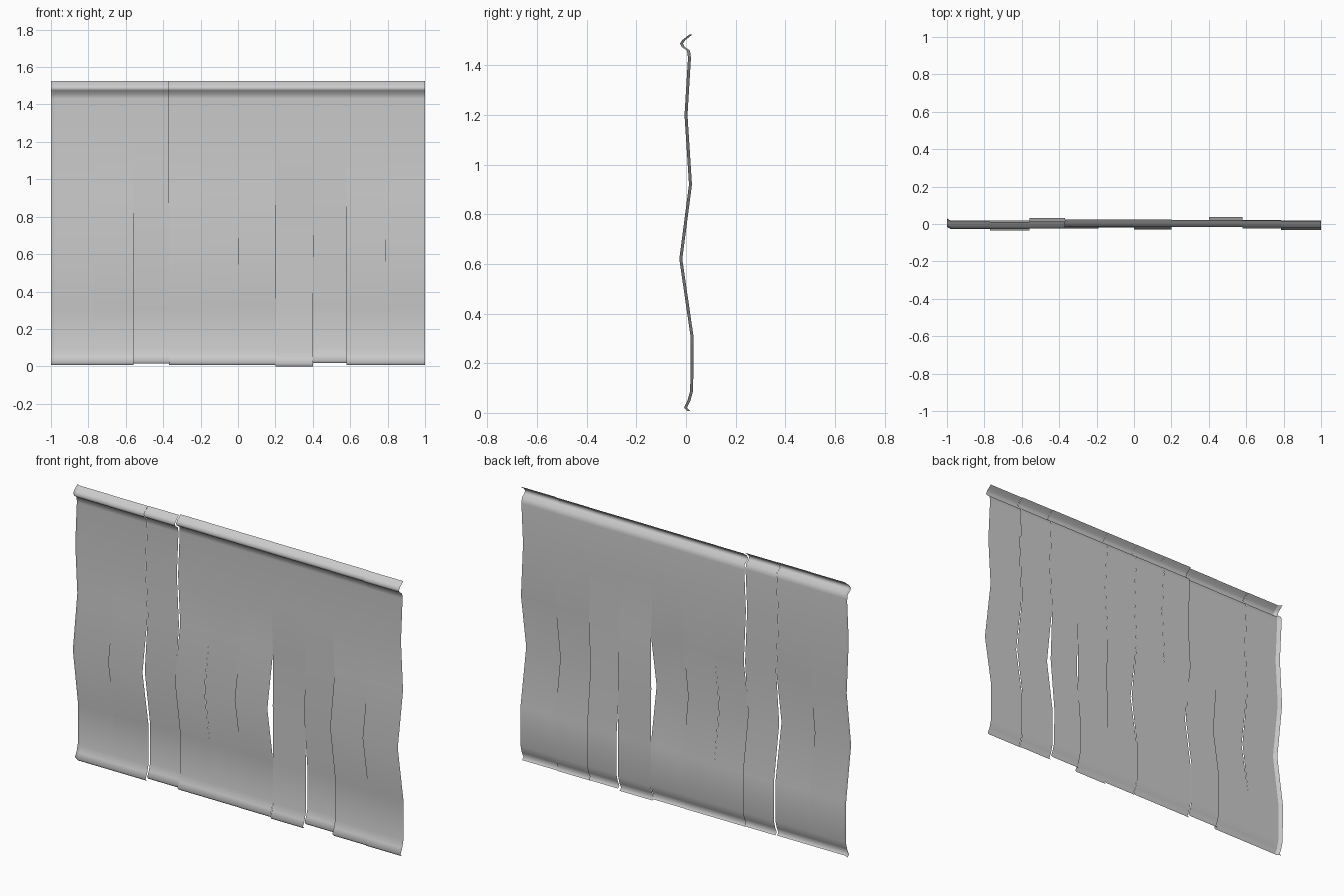
import bpy
import bmesh

cube = bpy.data.objects.get("Cube")
if cube:
    bpy.data.objects.remove(cube, do_unlink=True)

# Plain grey metal
metal = bpy.data.materials.new("grey_metal")
metal.use_nodes = True
GREY = (0.6, 0.6, 0.6, 1)
metal.diffuse_color = GREY
metal.node_tree.nodes["Principled BSDF"].inputs["Base Color"].default_value = GREY

# Cross-section of the sheet as (y, z): curled foot, gentle waves, rolled top lip
PROFILE = [(.008, .008), (-.004, .022), (.010, .05), (.021, .09), (.022, .31),
           (-.015, .62), (.018, .92), (0, 1.2), (.014, 1.43), (.010, 1.46),
           (-.012, 1.475), (-.018, 1.488), (-.008, 1.503), (.008, 1.515), (.02, 1.525)]

# Panel edges, then the shift in y of each panel's foot, belly and top, and its foot height
EDGES = [-.98, -.77, -.56, -.37, -.19, 0, .2, .4, .58, .785, 1]
SHIFTS = [(-.004, -.012, -.006, 0), (-.004, -.02, -.008, 0), (.010, .0, -.006, .006),
          (.002, -.008, .005, 0), (.002, -.004, .004, 0), (.0, -.014, .003, 0),
          (.0, .033, .002, -.008), (.015, .022, .002, .01),
          (.0, -.008, .0, 0), (-.004, -.017, -.004, 0)]


def section(foot, belly, top, lift):
    """Cross-section of one panel with its own shifts."""
    points = []
    for y, z in PROFILE:
        shift = foot if z < .5 else belly if z < .8 else top
        points.append((y + shift, z + (lift if z < .1 else 0)))
    return points


def make_sheet(name, start, end, shifts, setback=0):
    """Sweep the section from start to end; setback bends the start edge backwards."""
    bm = bmesh.new()
    rows = []
    for y, z in section(*shifts):
        rows.append((bm.verts.new((start, y + setback, z)), bm.verts.new((end, y, z))))
    for (a, b), (d, c) in zip(rows, rows[1:]):
        bm.faces.new((a, b, c, d))
    mesh = bpy.data.meshes.new(name)
    bm.to_mesh(mesh)
    bm.free()
    mesh.materials.append(metal)
    mesh.shade_smooth()
    obj = bpy.data.objects.new(name, mesh)
    bpy.context.collection.objects.link(obj)
    return obj


# Row of dented panels
for i, shifts in enumerate(SHIFTS):
    make_sheet(f"panel_{i + 1}", EDGES[i], EDGES[i + 1], shifts)

# Narrow folded edge on the right side
make_sheet("side_fold", -1, EDGES[0], SHIFTS[0], setback=.012)
